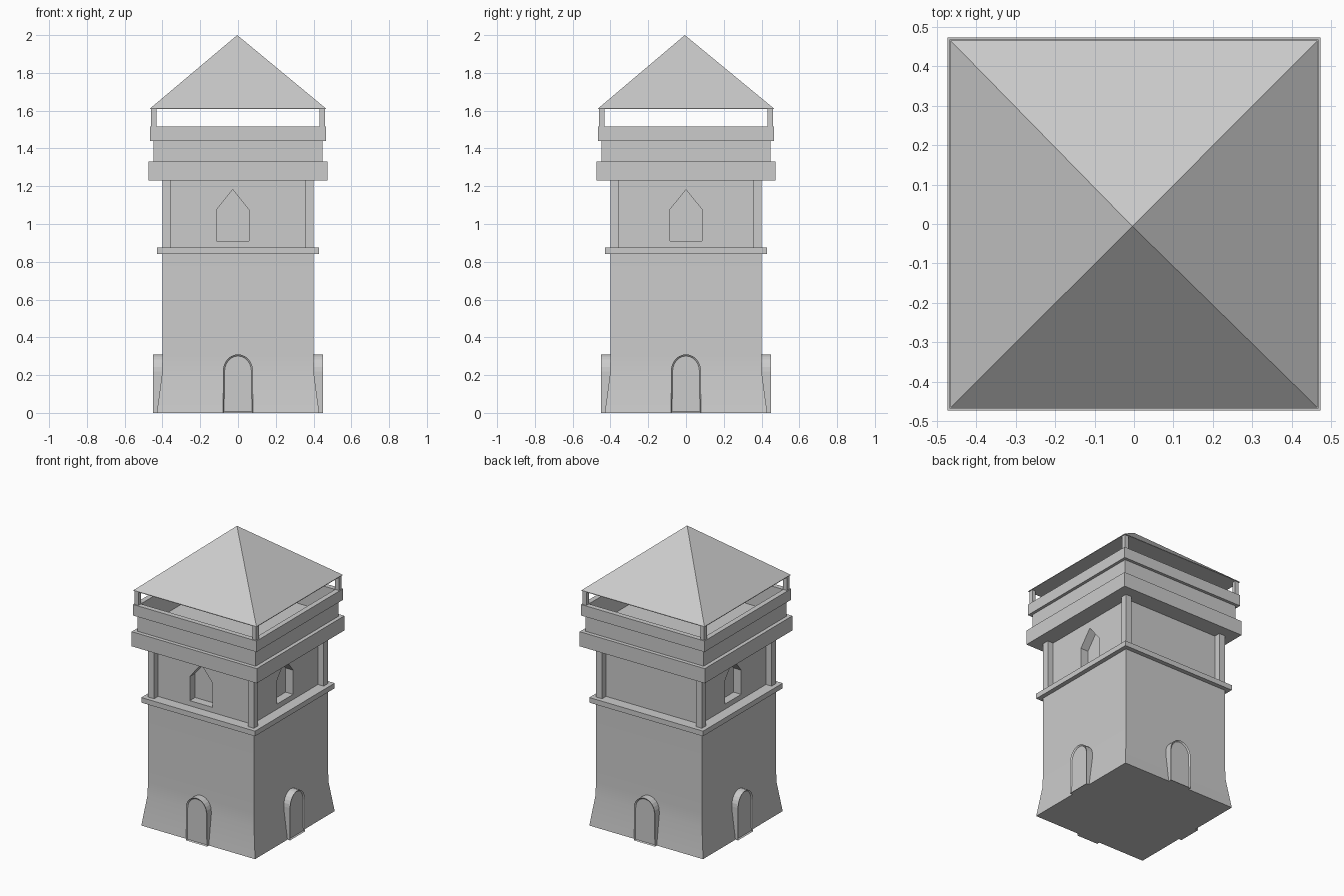
import bpy, bmesh, math
from mathutils import Matrix, Vector

cube = bpy.data.objects.get("Cube")
if cube:
    bpy.data.objects.remove(cube)

stone = bpy.data.materials.new("grey_stone")
stone.use_nodes = True
GREY = (0.6, 0.6, 0.6, 1)
stone.diffuse_color = GREY
stone.node_tree.nodes["Principled BSDF"].inputs["Base Color"].default_value = GREY


def finish(name, bm):
    bmesh.ops.recalc_face_normals(bm, faces=bm.faces)
    mesh = bpy.data.meshes.new(name)
    bm.to_mesh(mesh)
    bm.free()
    mesh.materials.append(stone)
    obj = bpy.data.objects.new(name, mesh)
    bpy.context.collection.objects.link(obj)
    return obj


def square_stack(name, profile, center=(0, 0)):
    """Skin square sections, given as (half width, height), and cap both ends."""
    bm = bmesh.new()
    loops = []
    for half, z in profile:
        loops.append([bm.verts.new((center[0] + sx * half, center[1] + sy * half, z))
                      for sx, sy in ((-1, -1), (1, -1), (1, 1), (-1, 1))])
    for low, high in zip(loops, loops[1:]):
        for i in range(4):
            j = (i + 1) % 4
            bm.faces.new((low[i], low[j], high[j], high[i]))
    bm.faces.new(loops[0][::-1])
    bm.faces.new(loops[-1])
    return finish(name, bm)


def prism(name, outline, back, front, turn, border=0, recess=0):
    """Extrude an (x, z) outline outward, optionally sinking a panel in its front."""
    bm = bmesh.new()
    face = bm.faces.new([bm.verts.new((x, -back, z)) for x, z in outline])
    out = bmesh.ops.extrude_face_region(bm, geom=[face], use_keep_orig=True)["geom"]
    bmesh.ops.translate(bm, vec=(0, back - front, 0),
                        verts=[g for g in out if isinstance(g, bmesh.types.BMVert)])
    bmesh.ops.recalc_face_normals(bm, faces=bm.faces)
    if border:
        panel = [g for g in out if isinstance(g, bmesh.types.BMFace)][0]
        bmesh.ops.inset_region(bm, faces=[panel], thickness=border)
        bmesh.ops.translate(bm, vec=(0, recess, 0), verts=panel.verts)
    bm.transform(Matrix.Rotation(turn * math.pi / 2, 4, "Z"))
    return finish(name, bm)


# Flared lower body, softly shaded across the flare
body = square_stack("lower_body", [(0.43, 0), (0.403, 0.2), (0.4, 0.3), (0.4, 0.85)])
body.select_set(True)
bpy.context.view_layer.objects.active = body
bpy.ops.object.shade_smooth_by_angle(angle=math.radians(30))
body.select_set(False)

# Ledge and recessed upper wall
square_stack("ledge", [(0.43, 0.84), (0.43, 0.875)])
wall = square_stack("upper_wall", [(0.357, 0.86), (0.357, 1.24)])

# Lower band, hollow parapet with floor, and overhanging rim
square_stack("parapet", [(0.473, 1.23), (0.473, 1.33), (0.447, 1.33), (0.447, 1.44),
                         (0.467, 1.44), (0.467, 1.515), (0.432, 1.515), (0.432, 1.345)])

# Pyramid roof
roof = square_stack("roof", [(0.465, 1.608), (0.465, 1.612), (0, 2)])
bm = bmesh.new()
bm.from_mesh(roof.data)
bmesh.ops.remove_doubles(bm, verts=bm.verts, dist=0.0005)
for v in bm.verts:
    if v.co.z > 1.9:
        v.co += Vector((-0.004, -0.006, 0))
bm.to_mesh(roof.data)
bm.free()

# Corner posts of the upper wall and of the roof
for side_x, x in (("left", 1), ("right", -1)):
    for side_y, y in (("front", -1), ("back", 1)):
        corner = f"{side_y}_{side_x}"
        square_stack(f"{corner}_wall_post", [(0.023, 0.87), (0.023, 1.235)],
                     (x * 0.377, y * 0.377))
        square_stack(f"{corner}_roof_post", [(0.014, 1.51), (0.014, 1.61)],
                     (x * 0.446, y * 0.446))

# Arched doors and pointed window niches on all four sides
door = [(-0.08, 0), (0.08, 0)]
for i in range(13):
    a = math.pi * i / 12
    door.append((0.08 * math.cos(a), 0.22 + 0.09 * math.sin(a)))
for turn, side in enumerate(("front", "left", "back", "right")):
    prism(f"{side}_door", door, 0.38, 0.45, turn, border=0.009, recess=0.008)
    cx = -0.028 if side == "front" else 0
    window = [(cx - 0.086, 0.91), (cx + 0.086, 0.91), (cx + 0.086, 1.075),
              (cx, 1.182), (cx - 0.086, 1.075)]
    cutter = prism(f"{side}_window_cutter", window, 0.3, 0.4, turn)
    cutter.hide_render = True
    cutter.hide_set(True)
    cut = wall.modifiers.new(f"{side}_window", "BOOLEAN")
    cut.operation = "DIFFERENCE"
    cut.solver = "EXACT"
    cut.object = cutter
